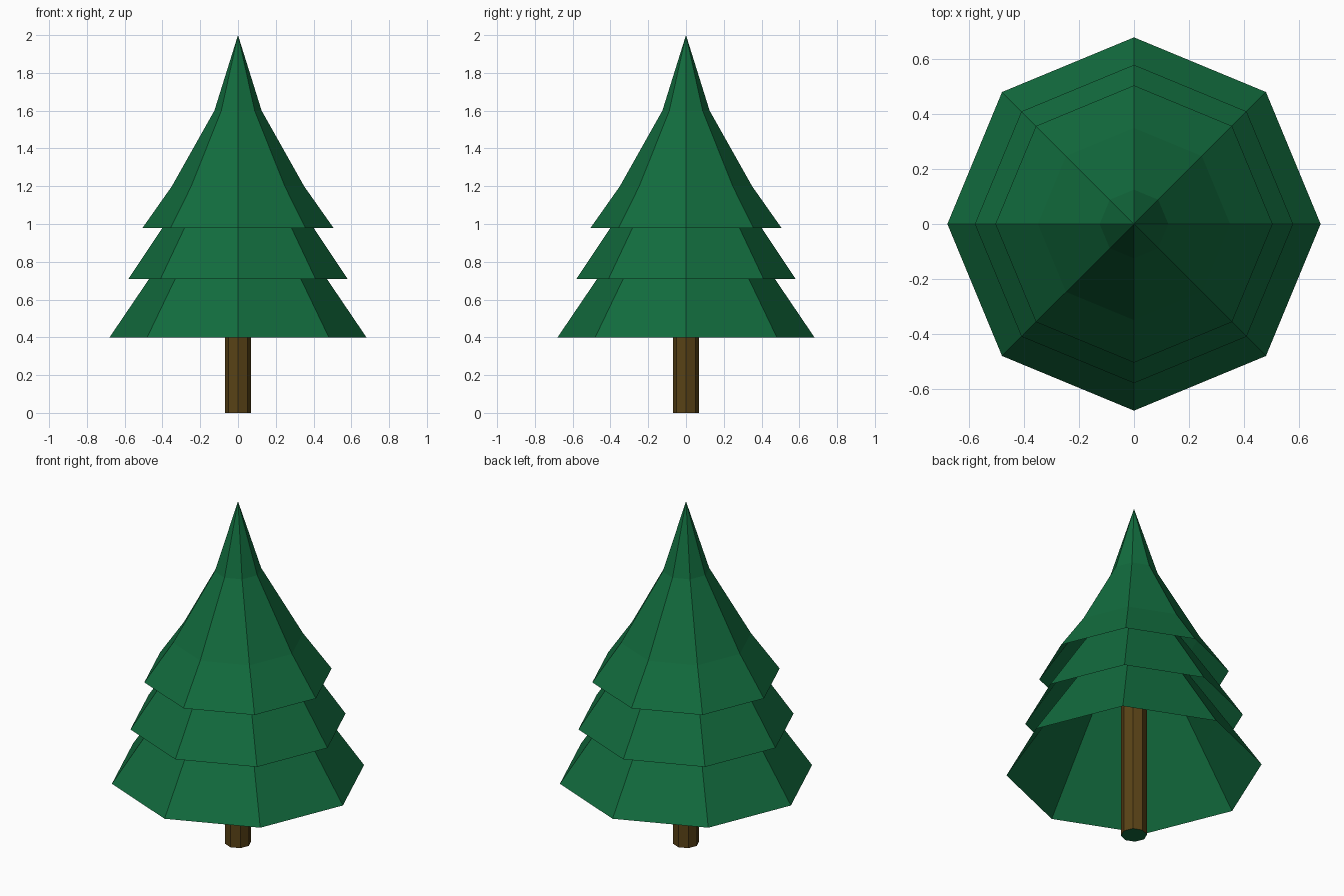
import bpy, bmesh
from math import cos, sin, pi

if "Cube" in bpy.data.objects:
    bpy.data.objects.remove(bpy.data.objects["Cube"])

SIDES = 8


def material(name, rgb):
    m = bpy.data.materials.new(name)
    m.diffuse_color = (*rgb, 1)
    m.use_nodes = True
    m.node_tree.nodes["Principled BSDF"].inputs["Base Color"].default_value = m.diffuse_color
    return m


green = material("needle_green", (0.006, 0.15, 0.048))
brown = material("bark_brown", (0.1, 0.055, 0.008))


def lathe(name, profile, mats, cap=False):
    """Eight-sided shell from (radius, z) points, bottom to top; radius 0 is an apex."""
    bm = bmesh.new()
    rings = []
    for r, z in profile:
        n = SIDES if r > 0 else 1
        rings.append([bm.verts.new((r * cos(2 * pi * i / SIDES), r * sin(2 * pi * i / SIDES), z))
                      for i in range(n)])
    for low, high in zip(rings, rings[1:]):
        for i in range(SIDES):
            j = (i + 1) % SIDES
            if len(high) == 1:
                bm.faces.new((low[i], low[j], high[0]))
            else:
                bm.faces.new((low[i], low[j], high[j], high[i]))
    if cap:
        bottom = bm.faces.new(rings[0][::-1])
        bottom.material_index = 1
    mesh = bpy.data.meshes.new(name)
    bm.to_mesh(mesh)
    bm.free()
    for m in mats:
        mesh.materials.append(m)
    obj = bpy.data.objects.new(name, mesh)
    bpy.context.collection.objects.link(obj)
    return obj


# Trunk with a dark green underside
lathe("trunk", [(0.07, 0), (0.07, 1.1)], [brown, green], cap=True)

# Open skirts of foliage, nested one inside the next
lathe("lower_branches", [(0.68, 0.40), (0.47, 0.71), (0, 1.40)], [green])
lathe("middle_branches", [(0.58, 0.71), (0.40, 0.98), (0, 1.57)], [green])
lathe("upper_branches", [(0.505, 0.98), (0.35, 1.20), (0.125, 1.60), (0, 2.0)], [green])
